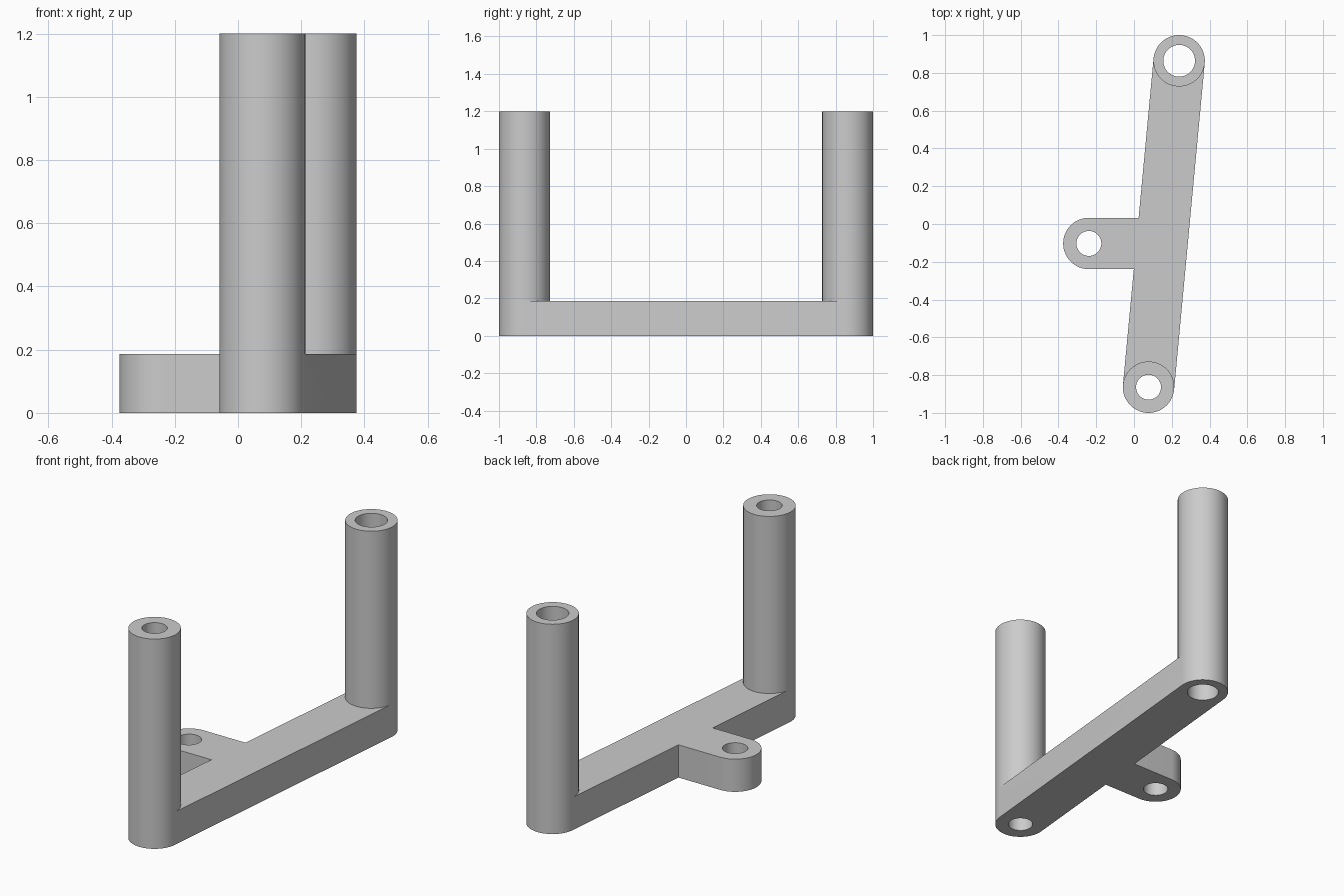
import bpy
import bmesh
from math import atan2, cos, sin, pi
from mathutils import Vector

if "Cube" in bpy.data.objects:
    bpy.data.objects.remove(bpy.data.objects["Cube"], do_unlink=True)

SEGMENTS = 64
RADIUS = 0.136
PLATE_TOP, POST_TOP = 0.187, 1.2
FRONT, REAR, TAB = Vector((0.077, -0.864)), Vector((0.239, 0.864)), Vector((-0.239, -0.103))
SMALL_BORE, LARGE_BORE = 0.066, 0.084

bm = bmesh.new()


def arc(center, radius, start, sweep):
    """Points along an arc, both ends included."""
    n = round(SEGMENTS * abs(sweep) / (2 * pi))
    angles = [start + sweep * i / n for i in range(n + 1)]
    return [center + radius * Vector((cos(a), sin(a))) for a in angles]


def circle(center, radius, start=0):
    return arc(center, radius, start, 2 * pi)[:-1]


def cap(z, *loops):
    """Flat face bounded by the first loop, with the others as holes."""
    edges = []
    for loop in loops:
        verts = [bm.verts.new((p.x, p.y, z)) for p in loop]
        edges += [bm.edges.new((v, verts[i - 1])) for i, v in enumerate(verts)]
    bmesh.ops.triangle_fill(bm, edges=edges, use_beauty=True, normal=(0, 0, 1))


def wall(loop, low, high):
    """Vertical band following a closed loop."""
    bottom = [bm.verts.new((p.x, p.y, low)) for p in loop]
    top = [bm.verts.new((p.x, p.y, high)) for p in loop]
    for i in range(len(loop)):
        bm.faces.new((bottom[i - 1], bottom[i], top[i], top[i - 1]))


# Side tab, starting and ending on the right edge of the slanted arm
axis = REAR - FRONT
heading = atan2(axis.y, axis.x)
edge_start = FRONT + RADIUS * Vector((cos(heading + pi / 2), sin(heading + pi / 2)))


def on_edge(y):
    return edge_start + axis * ((y - edge_start.y) / axis.y)


tab = [on_edge(TAB.y + RADIUS), *arc(TAB, RADIUS, pi / 2, pi), on_edge(TAB.y - RADIUS)]

# Plate outline, and its top face which stops at the feet of the posts
outline = arc(FRONT, RADIUS, heading + pi / 2, pi) + arc(REAR, RADIUS, heading - pi / 2, pi) + tab
upper = arc(FRONT, RADIUS, heading + pi / 2, -pi) + arc(REAR, RADIUS, heading - pi / 2, -pi) + tab

posts = [(FRONT, SMALL_BORE), (REAR, LARGE_BORE)]
tab_hole = circle(TAB, SMALL_BORE)
cap(0, outline, tab_hole, *[circle(c, r) for c, r in posts])
cap(PLATE_TOP, upper, tab_hole)
wall(outline, 0, PLATE_TOP)
wall(tab_hole, 0, PLATE_TOP)

# Hollow posts, bored right through the plate
for center, bore in posts:
    rim, hole = circle(center, RADIUS, heading + pi / 2), circle(center, bore)
    wall(rim, PLATE_TOP, POST_TOP)
    wall(hole, 0, POST_TOP)
    cap(POST_TOP, rim, hole)

# Weld everything into one solid
bmesh.ops.remove_doubles(bm, verts=bm.verts[:], dist=0.0001)
bmesh.ops.recalc_face_normals(bm, faces=bm.faces[:])
mesh = bpy.data.meshes.new("two_post_bracket")
bm.to_mesh(mesh)
bm.free()
bracket = bpy.data.objects.new("two_post_bracket", mesh)
bpy.context.collection.objects.link(bracket)

# Plain grey
grey = bpy.data.materials.new("plain_grey")
grey.use_nodes = True
color = (0.6, 0.6, 0.6, 1)
grey.diffuse_color = color
grey.node_tree.nodes["Principled BSDF"].inputs["Base Color"].default_value = color
mesh.materials.append(grey)

bpy.ops.object.select_all(action="DESELECT")
bracket.select_set(True)
bpy.context.view_layer.objects.active = bracket
bpy.ops.object.shade_smooth_by_angle()
